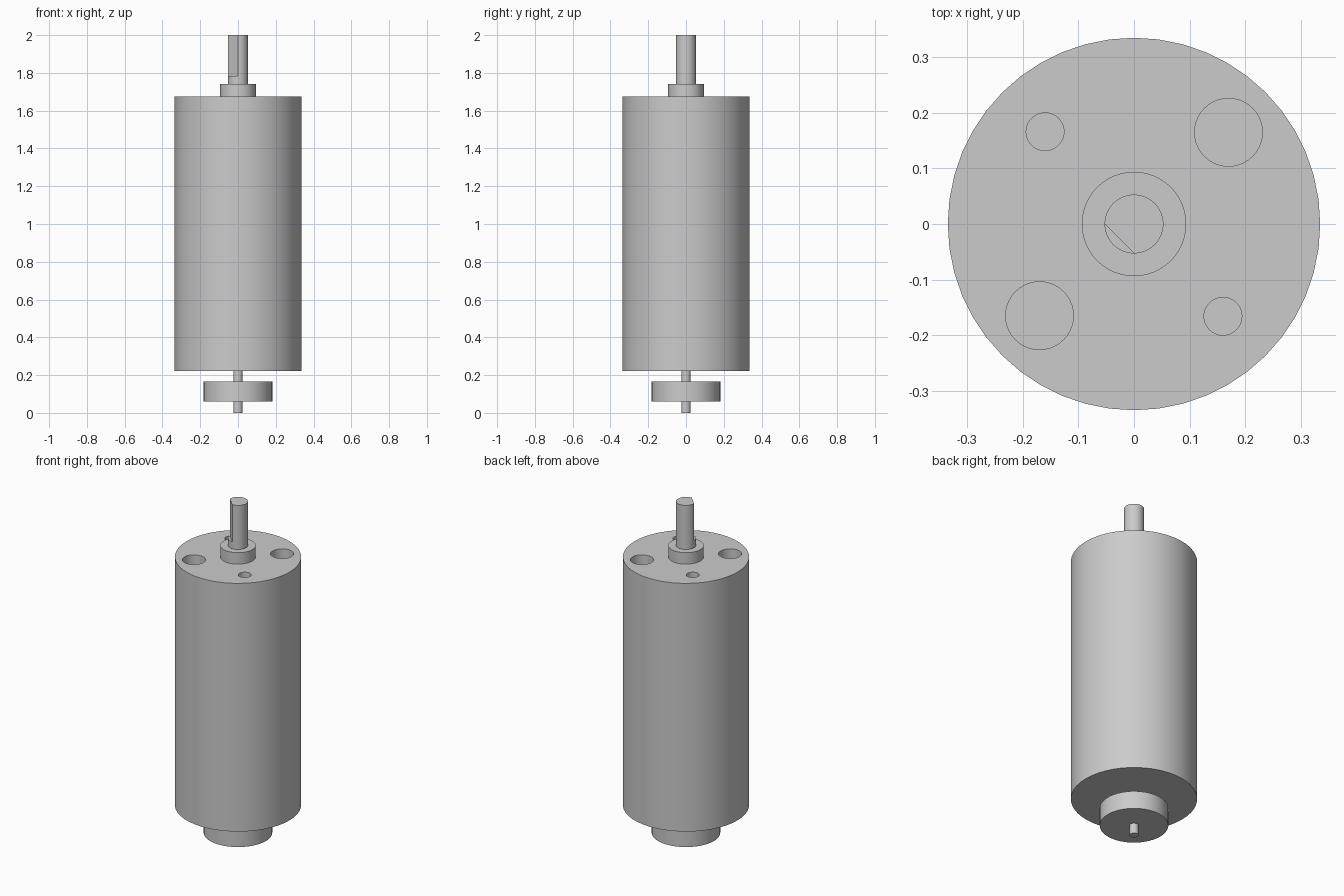
import bpy
import math
from mathutils import Matrix

default = bpy.data.objects.get("Cube")
if default:
    bpy.data.objects.remove(default, do_unlink=True)

# Single grey metal
metal = bpy.data.materials.new("grey_metal")
metal.use_nodes = True
GREY = (0.6, 0.6, 0.6, 1.0)
metal.diffuse_color = GREY
metal.node_tree.nodes["Principled BSDF"].inputs["Base Color"].default_value = GREY


def cylinder(name, radius, bottom, top, x=0.0, y=0.0, sides=48):
    bpy.ops.mesh.primitive_cylinder_add(
        vertices=sides, radius=radius, depth=top - bottom,
        location=(x, y, (bottom + top) / 2))
    obj = bpy.context.object
    obj.name = name
    obj.data.materials.append(metal)
    return obj


def cut(target, cutter):
    cutter.hide_render = True
    mod = target.modifiers.new("cut", 'BOOLEAN')
    mod.operation = 'DIFFERENCE'
    mod.solver = 'EXACT'
    mod.object = cutter
    bpy.context.view_layer.objects.active = target
    bpy.ops.object.modifier_apply(modifier=mod.name)
    bpy.data.objects.remove(cutter, do_unlink=True)


BODY_BOTTOM, BODY_TOP = 0.222, 1.675

# Main can, boss and shafts
body = cylinder("motor_body", 0.335, BODY_BOTTOM, BODY_TOP)
boss = cylinder("front_boss", 0.094, BODY_TOP, 1.742)
shaft = cylinder("output_shaft", 0.053, 1.742, 2.0)
rear_pin = cylinder("rear_pin", 0.024, 0.0, BODY_BOTTOM, sides=32)
disc = cylinder("rear_disc", 0.182, 0.06, 0.165)

# Two pairs of mounting holes in the top face, opposite each other
for side in (1, -1):
    for x, y, radius in ((0.17, 0.165, 0.061), (-0.16, 0.166, 0.034)):
        cut(body, cylinder("hole_cutter", radius, BODY_TOP - 0.15, BODY_TOP + 0.05,
                           side * x, side * y, 40))

# Diagonal flat on the upper part of the output shaft
bpy.ops.mesh.primitive_cube_add(size=1)
flat = bpy.context.object
flat.data.transform(Matrix.Rotation(math.radians(225), 4, 'Z')
                    @ Matrix.Translation((0.0375 + 0.05, 0, 1.783 + 0.15))
                    @ Matrix.Diagonal((0.1, 0.2, 0.3, 1)))
flat.data.materials.append(metal)
cut(shaft, flat)

# Smooth walls with sharp rims
bpy.ops.object.select_all(action='DESELECT')
for part in (body, boss, shaft, rear_pin, disc):
    part.select_set(True)
bpy.context.view_layer.objects.active = body
bpy.ops.object.shade_smooth_by_angle(angle=math.radians(30))
